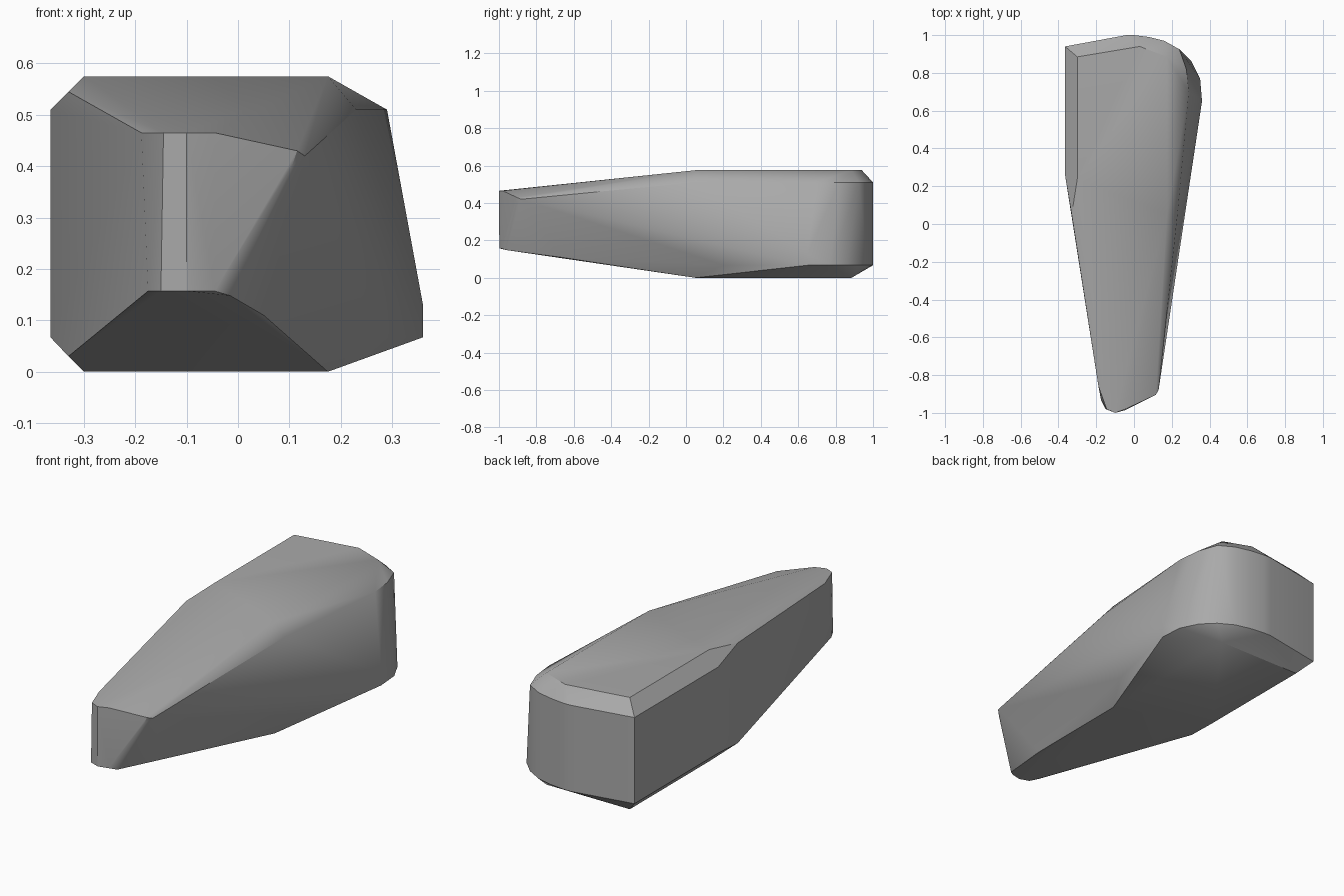
import bpy
import bmesh
from math import radians

# Remove the default object
default_cube = bpy.data.objects.get("Cube")
if default_cube:
    bpy.data.objects.remove(default_cube, do_unlink=True)

# Main heights of the body
BASE, LOWER, UPPER, TOP = 0.0, 0.067, 0.51, 0.575


def at_height(z, outline):
    """Place a flat outline at the given height."""
    return [(x, y, z) for x, y in outline]


def make_material(name, shade):
    material = bpy.data.materials.new(name)
    colour = (shade, shade, shade, 1)
    material.diffuse_color = colour
    material.use_nodes = True
    shader = next(node for node in material.node_tree.nodes
                  if node.type == "BSDF_PRINCIPLED")
    shader.inputs["Base Color"].default_value = colour
    shader.inputs["Roughness"].default_value = 0.8
    return material


def wrap_body(name, points, material):
    """Stretch a faceted skin around the section points."""
    bm = bmesh.new()
    for point in points:
        bm.verts.new(point)
    hull = bmesh.ops.convex_hull(bm, input=bm.verts[:])
    unused = {item for key in ("geom_interior", "geom_unused")
              for item in hull[key] if isinstance(item, bmesh.types.BMVert)}
    bmesh.ops.delete(bm, geom=list(unused), context="VERTS")
    bmesh.ops.dissolve_limit(bm, angle_limit=radians(1),
                             verts=bm.verts[:], edges=bm.edges[:])
    bmesh.ops.recalc_face_normals(bm, faces=bm.faces[:])
    mesh = bpy.data.meshes.new(name)
    bm.to_mesh(mesh)
    bm.free()
    mesh.materials.append(material)
    body = bpy.data.objects.new(name, mesh)
    bpy.context.collection.objects.link(body)
    return body


# Rear curve shared by the upper and lower edges of the wall
rear_curve = [(.24, .925), (.16, .97), (.08, .99), (0, 1), (-.04, 1),
              (-.365, .94), (-.365, .26)]

# Rear wall: the right side leans inward toward the top
points = at_height(UPPER, [(.23, .05), (.29, .7), (.277, .82)] + rear_curve)
points += at_height(LOWER, [(.26, .2), (.36, .65), (.35, .77),
                            (.305, .86)] + rear_curve)
points.append((.36, .65, .13))

# Flat top and underside, inset from the wall
cap = [(-.3, .24), (-.3, .885), (.175, .885), (.175, .05)]
points += at_height(TOP, cap + [(.03, .94)])
points += at_height(BASE, cap)

# Bevel ends on the left, mirrored from top to underside
for z in (.03, TOP - .03):
    points.append((-.33, .05, z))

# Nose: wide upper edge and narrow lower edge
points += at_height(.465, [(-.188, -.86), (-.145, -.98),
                           (-.1, -1), (-.045, -.98)])
points += [(.115, -.905, .43), (.13, -.88, .42), (.105, -.91, .4)]
points += at_height(.157, [(-.175, -.93), (-.15, -.98),
                           (-.1, -.998), (-.045, -.985)])
points += [(-.015, -.96, .148), (.05, -.67, .11)]

# Finished body with crisp creases and soft curves
body = wrap_body("tapered_body", points, make_material("neutral grey", .4))
bpy.ops.object.select_all(action="DESELECT")
body.select_set(True)
bpy.context.view_layer.objects.active = body
bpy.ops.object.shade_smooth_by_angle(angle=radians(30))
